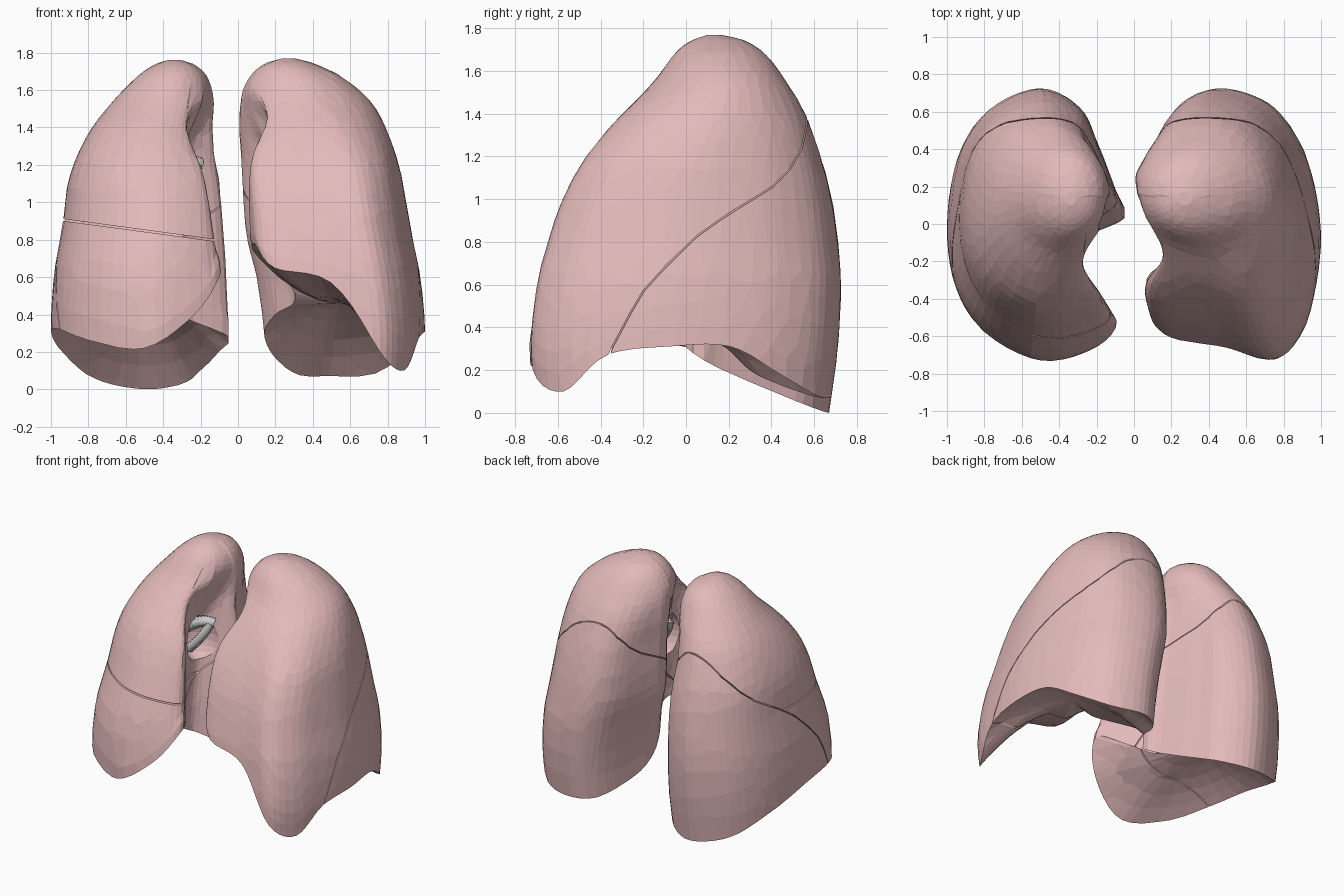
import bpy, bmesh, math
from mathutils import Vector

if "Cube" in bpy.data.objects:
    bpy.data.objects.remove(bpy.data.objects["Cube"])

def material(name, rgb):
    m = bpy.data.materials.new(name)
    m.diffuse_color = (*rgb, 1)
    m.use_nodes = True
    m.node_tree.nodes["Principled BSDF"].inputs["Base Color"].default_value = m.diffuse_color
    return m

PINK = material("lung_pink", (0.77, 0.49, 0.49))

def catmull(pts, steps):
    # closed smooth curve through tuples
    out, n = [], len(pts)
    for i in range(n):
        a, b, c, d = (pts[(i + k) % n] for k in (-1, 0, 1, 2))
        for j in range(steps):
            t = j / steps
            out.append([0.5 * (2*q + (r-p)*t + (2*p-5*q+4*r-s)*t*t + (3*q-p-3*r+s)*t**3)
                        for p, q, r, s in zip(a, b, c, d)])
    return out

def level_at(levels, z):
    # box (medial, lateral, front, back) at a height, by cubic interpolation
    n = len(levels)
    i = next((k for k in range(n - 2) if z < levels[k + 1][0]), n - 2)
    a, b = levels[i], levels[i + 1]
    h = b[0] - a[0]
    t = min(max((z - a[0]) / h, 0), 1)
    lo, hi = levels[max(i - 1, 0)], levels[min(i + 2, n - 1)]
    res = []
    for k in range(1, 5):
        m0 = (b[k] - lo[k]) / (b[0] - lo[0]) * h
        m1 = (hi[k] - a[k]) / (hi[0] - a[0]) * h
        res.append((2*t**3-3*t*t+1)*a[k] + (t**3-2*t*t+t)*m0 + (3*t*t-2*t**3)*b[k] + (t**3-t*t)*m1)
    return res

def linear(table, y):
    for (a, p), (b, q) in zip(table, table[1:]):
        if a <= y <= b:
            return p + (q - p) * (y - a) / (b - a)
    return 0

def obj_from_bm(bm, name):
    bmesh.ops.recalc_face_normals(bm, faces=bm.faces)
    me = bpy.data.meshes.new(name)
    bm.to_mesh(me)
    bm.free()
    ob = bpy.data.objects.new(name, me)
    bpy.context.collection.objects.link(ob)
    return ob

def loft_lung(name, outline, levels, notch, dome, side):
    # outline points: u, v inside the level box, and height of the lower rim
    cols = catmull(outline, 5)
    top = levels[-1][0]
    def point(u, v, z):
        m, l, f, b = level_at(levels, z)
        w = min(max((z - 1.2) / 0.4, 0), 1)
        a = math.atan2(v - 0.5, u - 0.5)
        u = u * (1 - w) + w * (0.5 + 0.5 * math.cos(a))
        v = v * (1 - w) + w * (0.5 + 0.5 * math.sin(a))
        y = f + (b - f) * v
        x = m + (l - m) * u
        if u < 0.5:                                   # heart-side notch, gentler near the apex
            soft = sum(linear(notch, y + d * w) for d in (-.08, -.04, 0, .04, .08)) / 5
            soft = min(soft, m + 0.5 * (l - m)) * min(1, (1 - u * u * 2) + 0.2)
            x = max(x, soft * (1 - max(0, (z - 1.45) / 0.3)) + 0.02 * u)
        return Vector((side * x, y, z))
    rings = []
    for s in (0.08, 0.3, 0.5, 0.7, 0.85, 0.95):       # hollow base
        ring = []
        for u, v, r in cols:
            p = point(u, v, r)
            c = Vector((side * 0.55, 0.0, p.z))
            p = c + (p - c) * s
            p.z = r * s * s + dome * (1 - s * s)
            ring.append(p)
        rings.append(ring)
    for k in range(29):                               # side wall up to apex
        t = math.sin(k / 28 * math.pi / 2)
        rings.append([point(u, v, r + (top - r) * t) for u, v, r in cols])
    bm = bmesh.new()
    vs = [[bm.verts.new(p) for p in ring] for ring in rings]
    n = len(cols)
    for a, b in zip(vs, vs[1:]):
        for i in range(n):
            bm.faces.new((a[i], a[(i+1) % n], b[(i+1) % n], b[i]))
    bm.faces.new(vs[0])
    bm.faces.new(vs[-1])
    upper = [v for ring in vs[8:-2] for v in ring if v.co.y < 0.15 and abs(v.co.x) < 0.5]
    for _ in range(6):
        bmesh.ops.smooth_vert(bm, verts=upper, factor=0.5, use_axis_x=True, use_axis_y=True, use_axis_z=True)
    return obj_from_bm(bm, name)

def prism(name, pts, axis, peak=0.0):
    # y-z profile run along x (raised at the middle), or x-z profile run along y
    bm = bmesh.new()
    loops = []
    for e in (-1.5, 0, 1.5):
        dz = peak * (1 - abs(e))
        loops.append([bm.verts.new((e, a, z + dz) if axis == 'X' else (a, e, z)) for a, z in pts])
    n = len(pts)
    for p, q in zip(loops, loops[1:]):
        for i in range(n):
            bm.faces.new((p[i], p[(i+1) % n], q[(i+1) % n], q[i]))
    bm.faces.new(loops[0])
    bm.faces.new(loops[-1])
    return obj_from_bm(bm, name)

def make_lobe(name, lung, cuts):
    ob = bpy.data.objects.new(name, lung.data.copy())
    bpy.context.collection.objects.link(ob)
    for op, cutter in cuts:
        b = ob.modifiers.new("cut", 'BOOLEAN')
        b.operation, b.object, b.solver = op, cutter, 'MANIFOLD'
    d = ob.modifiers.new("facets", 'DECIMATE')
    d.ratio = 0.35
    dg = bpy.context.evaluated_depsgraph_get()
    me = bpy.data.meshes.new_from_object(ob.evaluated_get(dg))
    ob.modifiers.clear()
    ob.data = me
    me.materials.clear()
    me.materials.append(PINK)

# Right lung (negative x)
right_outline = [(.03, .12, .63), (.18, .04, .41), (.47, 0, .22), (.78, .1, .26), (.95, .27, .32),
                 (1, .5, .31), (.94, .75, .2), (.77, .92, .06), (.48, 1, 0), (.25, .93, .03),
                 (.15, .8, .1), (.05, .63, .2), (0, .53, .28), (.24, .45, .38), (.27, .36, .45), (.14, .24, .56)]
right_levels = [(0, .07, .98, -.70, .67), (.3, .05, 1.0, -.73, .71), (.6, .06, .985, -.70, .725),
                (.9, .08, .935, -.59, .70), (1.1, .10, .91, -.51, .66), (1.25, .13, .86, -.43, .61),
                (1.4, .14, .78, -.30, .55), (1.55, .13, .66, -.15, .46), (1.68, .17, .53, -.06, .37),
                (1.74, .24, .44, .02, .27), (1.762, .31, .37, .1, .17)]
right_notch = [(-.85, .12), (-.64, .09), (-.55, .08), (-.5, .1), (-.35, .19), (-.25, .27), (-.18, .31),
               (-.1, .3), (-.07, .24), (-.05, .16), (.03, .05), (1, .05)]
# Left lung (positive x)
left_outline = [(.04, .13, .78), (.12, .06, .65), (.45, .03, .57), (.72, .005, .2), (.88, .1, .1),
                (.96, .25, .27), (1, .45, .31), (.96, .65, .31), (.86, .82, .18), (.68, .95, .08),
                (.4, 1, .07), (.2, .93, .08), (.05, .74, .18), (0, .64, .3), (.08, .52, .4),
                (.2, .44, .46), (.2, .38, .55), (.03, .29, .72)]
left_levels = [(0, .15, .98, -.70, .67), (.3, .14, 1.0, -.73, .71), (.6, .1, .975, -.70, .725),
               (.8, .05, .935, -.65, .71), (1.0, .03, .90, -.58, .68), (1.2, .02, .86, -.47, .63),
               (1.4, .0, .79, -.31, .56), (1.55, .01, .70, -.15, .47), (1.68, .07, .54, -.06, .37),
               (1.745, .15, .40, .02, .27), (1.768, .23, .31, .1, .17)]
left_notch = [(-.85, .2), (-.57, .08), (-.5, .04), (-.3, .03), (-.25, .1), (-.19, .19), (-.1, .19),
              (-.05, .15), (.05, .07), (.2, 0), (1, 0)]
right = loft_lung("right_lung_form", right_outline, right_levels, right_notch, .46, -1)
left = loft_lung("left_lung_form", left_outline, left_levels, left_notch, .46, 1)

# Fissure cutters
oblique = [(1, 1.43), (.57, 1.31), (.54, 1.19), (.48, 1.1), (.4, 1.03), (.2, .92), (.05, .82), (-.1, .68),
           (-.2, .57), (-.26, .47), (-.35, .3), (-.55, -.3), (1, -.3)]
below = prism("oblique_cutter", oblique, 'X', .14)
below_in = prism("oblique_cutter_inset", [(y + .005, z - .005) for y, z in oblique], 'X', .14)
flat = [(-1.3, .96), (0, .785), (0, -.3), (-1.3, -.3)]
under = prism("horizontal_cutter", flat, 'Y')
under_in = prism("horizontal_cutter_inset", [(x, z - .01) for x, z in flat], 'Y')

# Hollows where the airways enter
hollows = []
for side, x in ((-1, .24), (1, .14)):
    bpy.ops.mesh.primitive_uv_sphere_add(segments=24, ring_count=12, location=(side * x, -.06, 1.08))
    h = bpy.context.object
    h.name = "hilum_cutter"
    h.scale = (.18, .12, .18)
    hollows.append(h)
bpy.context.view_layer.update()

D, I = 'DIFFERENCE', 'INTERSECT'
make_lobe("right_upper_lobe", right, [(D, below), (D, under), (D, hollows[0])])
make_lobe("right_middle_lobe", right, [(D, below), (I, under_in), (D, hollows[0])])
make_lobe("right_lower_lobe", right, [(I, below_in), (D, hollows[0])])
make_lobe("left_upper_lobe", left, [(D, below), (D, hollows[1])])
make_lobe("left_lower_lobe", left, [(I, below_in), (D, hollows[1])])
for helper in [right, left, below, below_in, under, under_in] + hollows:
    bpy.data.objects.remove(helper)

# Ribbed airway tubes
def airway(name, a, b, c, radius):
    a, b, c = Vector(a), Vector(b), Vector(c)
    cu = bpy.data.curves.new(name, 'CURVE')
    cu.dimensions, cu.bevel_depth, cu.bevel_resolution, cu.use_fill_caps = '3D', radius, 2, True
    sp = cu.splines.new('POLY')
    sp.points.add(22)
    for i, p in enumerate(sp.points):
        t = i / 22
        p.co = (*(a * (1-t)**2 + b * 2*t*(1-t) + c * t*t), 1)
        p.radius = 1.0 if i % 2 else 0.75
    bpy.context.collection.objects.link(bpy.data.objects.new(name, cu))

for side, label, off in ((-1, "right", 0), (1, "left", -.06)):
    airway(label + "_bronchus", (side * (.2 + off), 0, 1.2), (side * (.27 + off), -.04, 1.24),
           (side * (.42 + off), -.04, 1.12), .042)
    airway(label + "_lower_bronchus", (side * (.22 + off), -.02, 1.2), (side * (.25 + off), -.06, 1.1),
           (side * (.38 + off), -.05, .98), .036)
